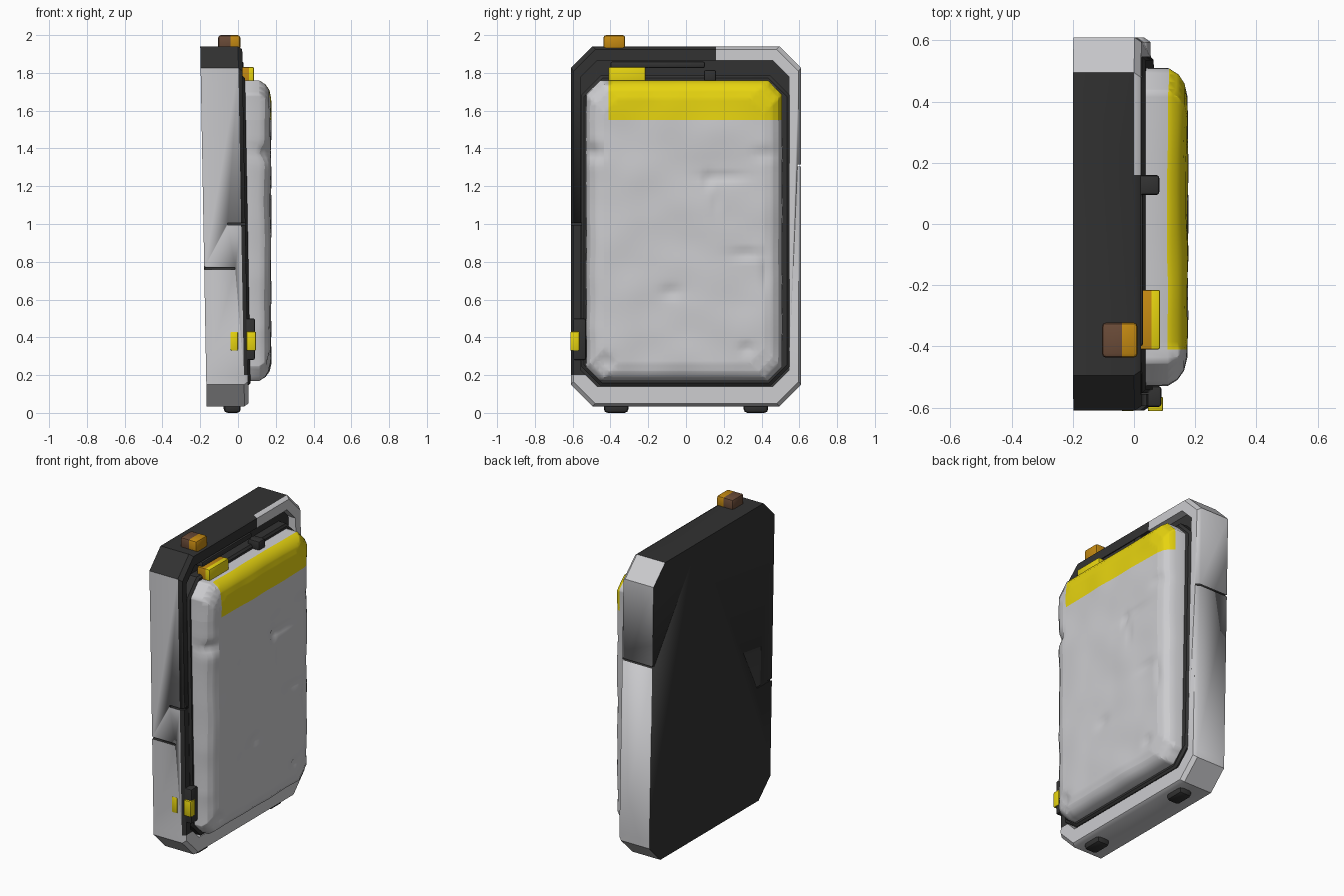
import bpy, bmesh, math
from mathutils import Vector, noise

old = bpy.data.objects.get("Cube")
if old:
    bpy.data.objects.remove(old)


def material(name, r, g, b):
    m = bpy.data.materials.new(name)
    m.use_nodes = True
    m.diffuse_color = (r, g, b, 1)
    m.node_tree.nodes["Principled BSDF"].inputs["Base Color"].default_value = (r, g, b, 1)
    return m


LIGHT = material("light grey", 0.6, 0.6, 0.62)
DARK = material("charcoal", 0.032, 0.032, 0.032)
YELLOW = material("yellow", 0.8, 0.66, 0.005)
ORANGE = material("orange", 0.55, 0.25, 0.006)
BROWN = material("brown", 0.14, 0.068, 0.038)


def outline(y0, y1, z0, z1, c, inset, x):
    """Rectangle with cut corners, facing +x."""
    y0, y1, z0, z1 = y0 + inset, y1 - inset, z0 + inset, z1 - inset
    pts = [(y0 + c, z0), (y1 - c, z0), (y1, z0 + c), (y1, z1 - c),
           (y1 - c, z1), (y0 + c, z1), (y0, z1 - c), (y0, z0 + c)]
    return [(x, y, z) for y, z in pts]


def loft(rings):
    """Skin a stack of outlines and cap both ends."""
    bm = bmesh.new()
    loops = [[bm.verts.new(p) for p in r] for r in rings]
    for a, b in zip(loops, loops[1:]):
        for i in range(len(a)):
            j = (i + 1) % len(a)
            bm.faces.new((a[i], a[j], b[j], b[i]))
    bm.faces.new(loops[0])
    bm.faces.new(loops[-1])
    bmesh.ops.recalc_face_normals(bm, faces=bm.faces)
    return bm


def cut(bm, axis, value):
    normal = Vector((0, 0, 0))
    normal[axis] = 1
    bmesh.ops.bisect_plane(bm, geom=bm.verts[:] + bm.edges[:] + bm.faces[:],
                           plane_co=normal * value, plane_no=normal)


def lean(bm):
    for v in bm.verts:
        v.co.x += (1.94 - v.co.z) * 0.018


def finish(name, bm, mats, rule=None, angle=35):
    bm.normal_update()
    if rule:
        for f in bm.faces:
            f.material_index = rule(f.calc_center_median(), f.normal)
    me = bpy.data.meshes.new(name)
    bm.to_mesh(me)
    bm.free()
    for m in mats:
        me.materials.append(m)
    ob = bpy.data.objects.new(name, me)
    bpy.context.collection.objects.link(ob)
    bpy.ops.object.select_all(action='DESELECT')
    ob.select_set(True)
    bpy.context.view_layer.objects.active = ob
    bpy.ops.object.shade_smooth_by_angle(angle=math.radians(angle))
    return ob


def block(name, x, y, z, mats, split=None, bevel=0.01, sheared=False):
    """Bevelled box; the part beyond x = split takes the second material."""
    bm = bmesh.new()
    bmesh.ops.create_cube(bm, size=1)
    for v in bm.verts:
        v.co = [r[0] + (c + 0.5) * (r[1] - r[0]) for c, r in zip(v.co, (x, y, z))]
    if bevel:
        bmesh.ops.bevel(bm, geom=bm.edges[:], offset=bevel, segments=2,
                        profile=0.5, affect='EDGES')
    rule = None
    if split is not None:
        cut(bm, 0, split)
        rule = lambda c, n: int(c.x > split)
    if sheared:
        lean(bm)
    return finish(name, bm, mats, rule)


# Outer frame: chamfered tray with a recess
OUT = (-0.61, 0.61, 0.035, 1.94, 0.115)
HOLE = (-0.555, 0.545, 0.14, 1.865, 0.085)
frame = loft([outline(*OUT, 0, -0.2), outline(*OUT, 0, 0.0),
              outline(*OUT, 0.015, 0.022), outline(*HOLE, 0, 0.022),
              outline(*HOLE, 0, -0.03)])
cut(frame, 1, 0.16)
cut(frame, 2, 0.2)


def frame_colour(c, n):
    if n.x < -0.9 or (n.x > 0.9 and c.x < 0):
        return 1
    if c.x < -0.05:      # outer walls
        return int(n.z > 0.9 or (n.z > 0.5 and c.y < 0))
    if c.y < 0.16 and c.z > 1.82:
        return 1
    return int(c.y < -0.53 and c.z > 0.2)


for f in frame.faces:
    f.material_index = 0
frame.normal_update()
for f in frame.faces:
    f.material_index = frame_colour(f.calc_center_median(), f.normal)
lean(frame)
frame_ob = finish("outer_frame", frame, [LIGHT, DARK])

# Cracks cut into the frame edges
cracks = [(-0.1, -0.61, 0.765, 0.17, 0.03), (0.0, -0.6, 1.0, 0.11, 0.1),
          (-0.05, 0.61, 1.31, 0.4, 0.04), (-0.19, -0.56, 0.77, 0.03, 0.2)]
for x, y, z, dx, dy in cracks:
    cutter = block("crack_cutter", (x - dx / 2, x + dx / 2), (y - dy / 2, y + dy / 2),
                   (z - 0.006, z + 0.006), [DARK], bevel=0)
    cutter.hide_render = True
    mod = frame_ob.modifiers.new("crack", 'BOOLEAN')
    mod.operation = 'DIFFERENCE'
    mod.solver = 'EXACT'
    mod.object = cutter
    bpy.context.view_layer.objects.active = frame_ob
    bpy.ops.object.modifier_apply(modifier="crack")
    bpy.data.objects.remove(cutter)

# Dark seal around the door panel
SEAL = (-0.553, 0.548, 0.145, 1.785, 0.1)
seal = loft([outline(*SEAL, 0, -0.05), outline(*SEAL, 0, 0.022), outline(*SEAL, 0.012, 0.034)])
lean(seal)
finish("door_seal", seal, [DARK])

# Battered door panel with a painted band
DOOR = (-0.53, 0.51, 0.17, 1.76, 0.075)
profile = [(0, 0.0), (0, 0.11), (0.02, 0.142), (0.05, 0.163), (0.095, 0.173)]
door = loft([outline(*DOOR, i, x) for i, x in profile])
for k in range(1, 42):
    cut(door, 1, -0.535 + k * 0.025)
for k in range(1, 64):
    cut(door, 2, 0.175 + k * 0.025)
cut(door, 1, -0.41)
cut(door, 2, 1.55)
# y, z, half width, half height, depth
dents = [(0.2, 1.25, 0.12, 0.018, 0.012), (0.12, 1.23, 0.02, 0.04, 0.014),
         (0.16, 1.12, 0.015, 0.06, 0.008), (0.32, 0.84, 0.08, 0.02, 0.014),
         (0.42, 0.75, 0.015, 0.1, 0.01), (-0.08, 0.64, 0.05, 0.03, 0.012),
         (0.32, 0.34, 0.03, 0.02, 0.018), (-0.5, 1.38, 0.05, 0.035, 0.03),
         (-0.43, 0.27, 0.05, 0.04, 0.015), (0.42, 1.37, 0.06, 0.03, 0.012)]
for v in door.verts:
    if v.co.x < 0.05:
        continue
    y, z = v.co.y, v.co.z
    push = noise.noise(Vector((y, z, 0)) * 5) * 0.008
    for dy, dz, wy, wz, depth in dents:
        push -= depth * math.exp(-((y - dy) / wy) ** 2 - ((z - dz) / wz) ** 2)
    v.co.x += push
    if abs(y) > 0.46:
        v.co.y -= math.copysign(0.008, y) * abs(noise.noise(Vector((y, z * 4, 2))))
finish("door_panel", door, [LIGHT, YELLOW],
       lambda c, n: int(c.z > 1.55 and c.y > -0.41 and c.x > 0.112 and n.x > 0.25), 50)

# Signal tab on the door, beacon on the roof
block("door_tab", (0.0, 0.085), (-0.41, -0.215), (1.74, 1.83), [ORANGE, YELLOW], 0.058, 0.006)
block("roof_beacon", (-0.105, 0.012), (-0.437, -0.322), (1.92, 2.0), [BROWN, ORANGE], -0.04, 0.014)

# Small catch in the gap above the door
block("door_catch", (0.0, 0.083), (0.095, 0.16), (1.755, 1.815), [DARK])
block("upper_rail", (-0.02, 0.03), (-0.4, 0.1), (1.825, 1.86), [DARK])

# Side latch with coloured inserts
block("side_latch", (-0.025, 0.09), (-0.598, -0.53), (0.28, 0.5), [DARK])
for x0, x1 in ((-0.04, 0.0), (0.045, 0.095)):
    block("latch_insert", (x0, x1), (-0.612, -0.565), (0.33, 0.43), [YELLOW], bevel=0.005)

# Feet
for y in (-0.37, 0.37):
    block("foot", (-0.11, -0.02), (y - 0.065, y + 0.065), (0.0, 0.06), [DARK],
          bevel=0.02, sheared=True)
